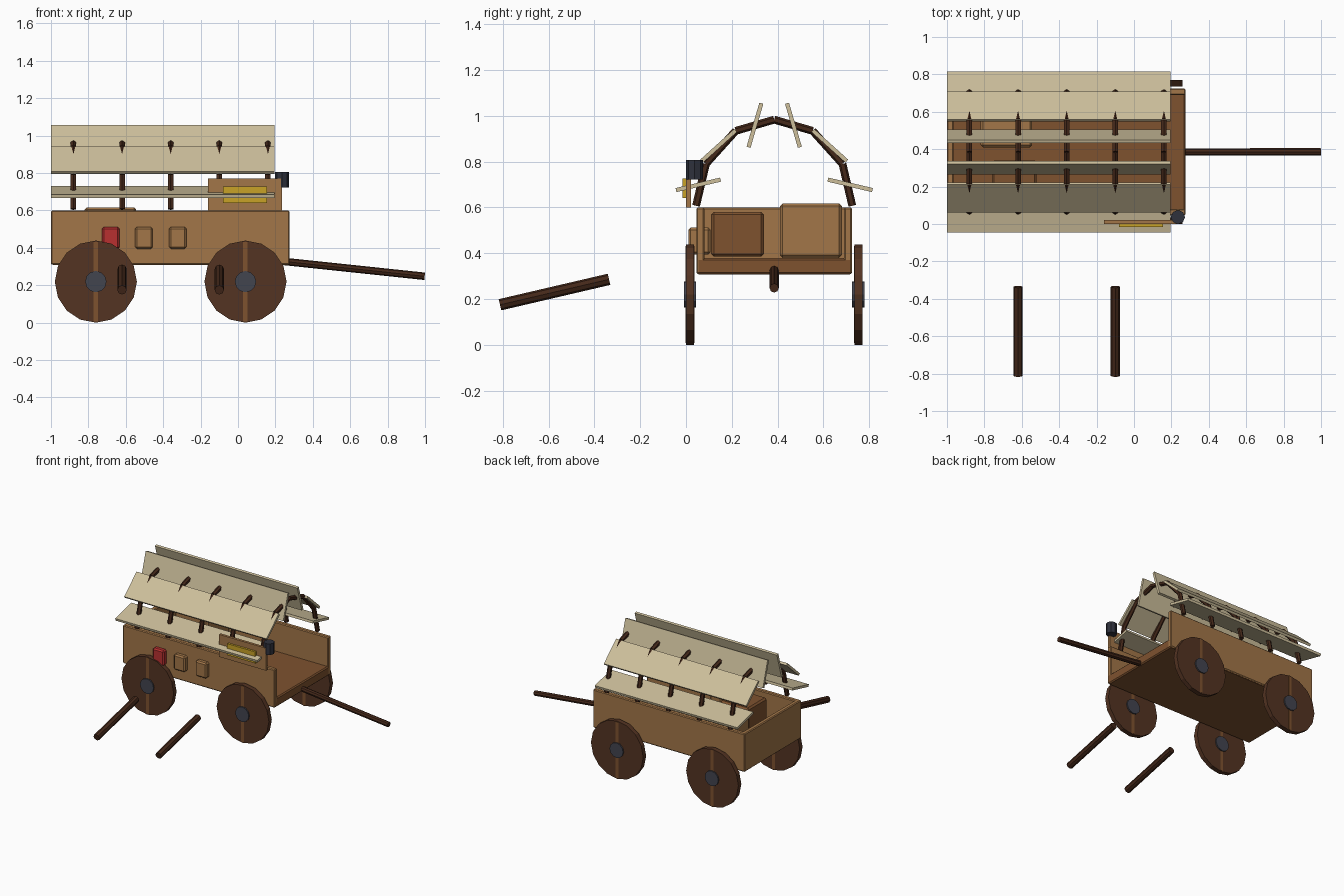
import bpy, math
from mathutils import Vector

old = bpy.data.objects.get("Cube")
if old:
    bpy.data.objects.remove(old, do_unlink=True)


def material(name, r, g, b):
    m = bpy.data.materials.new(name)
    m.use_nodes = True
    m.diffuse_color = (r, g, b, 1)
    m.node_tree.nodes["Principled BSDF"].inputs["Base Color"].default_value = (r, g, b, 1)
    return m


WOOD = material("oak wood", 0.36, 0.18, 0.065)
FLOOR = material("brown wood", 0.21, 0.085, 0.028)
WHEEL = material("wheel wood", 0.088, 0.034, 0.016)
POLE = material("dark pole wood", 0.058, 0.021, 0.010)
IRON = material("iron", 0.055, 0.058, 0.078)
LAMP = material("lantern metal", 0.028, 0.031, 0.045)
RED = material("red paint", 0.48, 0.03, 0.03)
GOLD = material("golden yellow", 0.58, 0.36, 0.02)
CANVAS = material("cream canvas", 0.61, 0.52, 0.33)
MID = 0.385  # centre line of the wagon in y


def finish(name, mat, bevel=0):
    ob = bpy.context.object
    ob.name = name
    ob.data.materials.append(mat)
    if bevel:
        mod = ob.modifiers.new("bevel", 'BEVEL')
        mod.width = bevel
        mod.segments = 1
    return ob


def box(name, xs, ys, zs, mat, bevel=0):
    lo, hi = Vector((xs[0], ys[0], zs[0])), Vector((xs[1], ys[1], zs[1]))
    bpy.ops.mesh.primitive_cube_add(size=1, location=(lo + hi) / 2)
    for v in bpy.context.object.data.vertices:
        v.co = Vector(a * b for a, b in zip(v.co, hi - lo))
    return finish(name, mat, bevel)


def rod(name, a, b, radius, mat, sides=8):
    a, b = Vector(a), Vector(b)
    bpy.ops.mesh.primitive_cylinder_add(vertices=sides, radius=radius, depth=(b - a).length,
                                        location=(a + b) / 2)
    ob = finish(name, mat)
    ob.rotation_euler = (b - a).to_track_quat('Z', 'Y').to_euler()
    return ob


# Wagon bed
box("bed_floor", (-0.995, 0.275), (0.047, 0.723), (0.307, 0.378), FLOOR, 0.008)
box("right_wall", (-1, 0.275), (0.045, 0.08), (0.31, 0.6), WOOD, 0.006)
box("left_wall", (-1, 0.275), (0.69, 0.725), (0.31, 0.6), WOOD, 0.006)
box("back_wall", (-1, -0.965), (0.05, 0.72), (0.31, 0.6), WOOD, 0.006)

# Cargo
box("small_crate", (-0.76, -0.52), (0.11, 0.34), (0.385, 0.58), FLOOR, 0.012)
box("large_crate", (-0.82, -0.545), (0.41, 0.68), (0.38, 0.617), WOOD, 0.012)

# Boxes hung through the side wall
for name, x, mat in (("red_box", -0.68, RED), ("rear_side_box", -0.503, WOOD),
                     ("front_side_box", -0.322, WOOD)):
    box(name, (x - 0.047, x + 0.047), (0.01, 0.107), (0.395, 0.512), mat, 0.01)

# Wheels with hub and a spoke strip
R = 0.2195
for side, y in (("right", 0.0175), ("left", 2 * MID - 0.0175)):
    for end, x in (("rear", -0.76), ("front", 0.04)):
        label = f"{end}_{side}_"
        wheel = rod(label + "wheel", (x, y - 0.0175, R), (x, y + 0.0175, R), R, WHEEL, 16)
        rod(label + "hub", (x, y - 0.027, R), (x, y + 0.027, R), 0.057, IRON, 12)
        box(label + "spoke", (x - 0.012, x + 0.012), (y - 0.019, y + 0.019),
            (R - 0.212, R + 0.212), FLOOR)

# Tongue and loose poles
rod("tongue", (0.24, MID, 0.328), (0.998, MID, 0.248), 0.02, POLE)
for i, x in enumerate((-0.62, -0.10)):
    rod(f"loose_pole_{i + 1}", (x, -0.812, 0.175), (x, -0.336, 0.286), 0.025, POLE)

# Hoops, made of straight pieces, across the bed
arc = [(-0.341, 0.607), (-0.298, 0.79), (-0.168, 0.934), (0, 0.983)]
arc += [(-y, z) for y, z in reversed(arc[:-1])]
for i in range(5):
    x = -0.88 + 0.26 * i
    for j, (p, q) in enumerate(zip(arc, arc[1:])):
        rod(f"hoop_{i + 1}_piece_{j + 1}", (x, MID + p[0], p[1]), (x, MID + q[0], q[1]),
            0.017, POLE, 6)

# Cover panels, tilted across the hoop pieces
for j, (p, q) in enumerate(zip(arc, arc[1:])):
    slope = math.atan2(q[1] - p[1], q[0] - p[0])
    tilt = math.copysign(math.pi / 2, slope) - slope
    out = Vector((0, (p[0] + q[0]) / 2, (p[1] + q[1]) / 2 - 0.7)).normalized() * 0.012
    if j in (2, 3):
        out *= 0
    panel = box(f"cover_panel_{j + 1}", (-1, 0.195), (-0.1, 0.1), (-0.009, 0.009), CANVAS)
    panel.location = Vector((-0.4025, MID + (p[0] + q[0]) / 2, (p[1] + q[1]) / 2)) + out
    panel.rotation_euler.x = tilt

# Sign board, its plate and the lantern
box("sign_board", (-0.16, 0.235), (0.001, 0.021), (0.6, 0.77), WOOD)
box("sign_plate", (-0.08, 0.155), (-0.015, 0.002), (0.64, 0.727), GOLD)
rod("lantern", (0.235, 0.037, 0.722), (0.235, 0.037, 0.806), 0.038, LAMP, 8)
